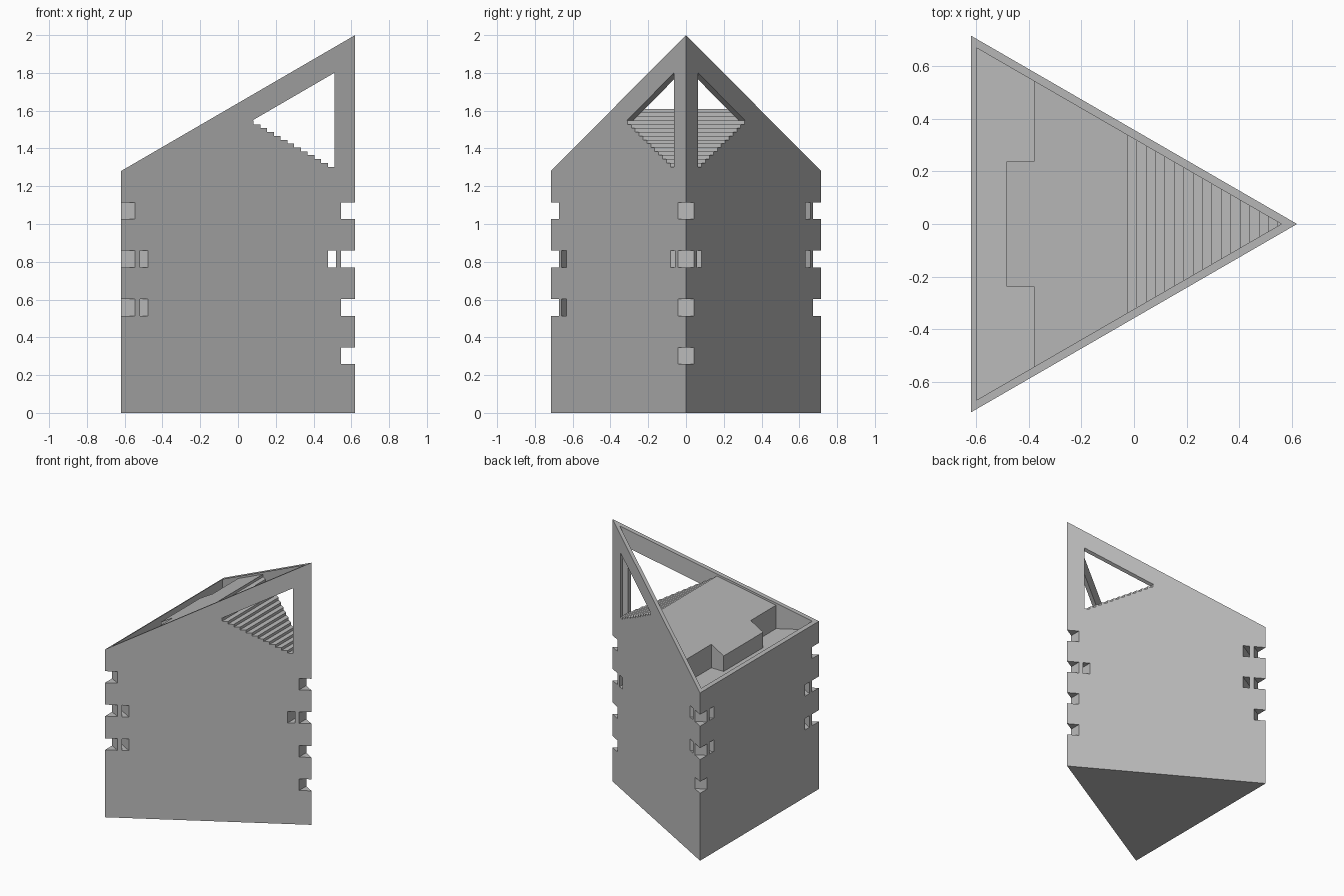
import bpy
import bmesh
from math import radians
from mathutils import Matrix

cube = bpy.data.objects.get("Cube")
if cube:
    bpy.data.objects.remove(cube, do_unlink=True)

SLOPE = 0.72 / 1.24


def roof(x):
    return 1.28 + SLOPE * (x + 0.62)


def make(name, bottom, top):
    """Closed solid between two matching rings of points."""
    bm = bmesh.new()
    a = [bm.verts.new(p) for p in bottom]
    b = [bm.verts.new(p) for p in top]
    bm.faces.new(a)
    bm.faces.new(b)
    for i in range(len(a)):
        j = (i + 1) % len(a)
        bm.faces.new((a[i], a[j], b[j], b[i]))
    bmesh.ops.recalc_face_normals(bm, faces=bm.faces)
    mesh = bpy.data.meshes.new(name)
    bm.to_mesh(mesh)
    bm.free()
    obj = bpy.data.objects.new(name, mesh)
    bpy.context.collection.objects.link(obj)
    return obj


def prism(name, plan, low, high):
    return make(name, [(x, y, low) for x, y in plan], [(x, y, high(x)) for x, y in plan])


def slab(name, profile, half):
    return make(name, [(x, -half, z) for x, z in profile], [(x, half, z) for x, z in profile])


def combine(target, tool, operation):
    """Apply a boolean and discard the tool."""
    tool.hide_render = True
    mod = target.modifiers.new(operation, 'BOOLEAN')
    mod.operation = operation
    mod.solver = 'EXACT'
    mod.object = tool
    bpy.context.view_layer.objects.active = target
    bpy.ops.object.modifier_apply(modifier=mod.name)
    bpy.data.objects.remove(tool, do_unlink=True)


# Triangular tower with a slanted top
tower = prism("tower", [(0.62, 0), (-0.62, 0.716), (-0.62, -0.716)], 0, roof)

# Open space inside the rim, joined with the side windows
void = prism("roof_space", [(0.56, 0), (-0.598, 0.669), (-0.598, -0.669)], 1.225, lambda x: 2.3)
window = slab("window_cutter", [(0.51, 1.2), (0.51, 1.8), (0, 1.8 - 0.51 * SLOPE), (0, 1.2)], 0.9)
combine(void, window, 'UNION')

# Sloping deck followed by stairs going down towards the point
DECK_DROP = 0.0155
START, TREAD, RISE = -0.025, 0.0358, 0.0205
z = roof(START) - DECK_DROP
profile = [(-0.38, 1.0), (-0.38, roof(-0.38) - DECK_DROP), (START, z)]
for i in range(17):
    z -= RISE
    profile += [(START + i * TREAD, z), (START + (i + 1) * TREAD, z)]
profile.append((profile[-1][0], 1.0))
combine(void, slab("deck_and_stairs", profile, 1.0), 'DIFFERENCE')

# Tongue of the deck reaching over the low rear floor
tongue = prism("deck_tongue", [(-0.485, -0.238), (-0.3, -0.238), (-0.3, 0.238), (-0.485, 0.238)],
               1.1, lambda x: roof(x) - DECK_DROP)
combine(void, tongue, 'DIFFERENCE')
combine(tower, void, 'DIFFERENCE')

# Corner notches and the small tunnels behind some of them
ROWS = (0.303, 0.558, 0.815, 1.07)
CENTRE = -0.62 + 1.24 / 3
CORNERS = ((0, (0, 1, 2, 3), (2,)),
           (120, (1, 2, 3), (2, 3)),
           (240, (1, 2, 3), (1, 2)))


def cut(x0, x1, row, angle):
    plan = [(x0, -0.2), (x1, -0.2), (x1, 0.2), (x0, 0.2)]
    box = prism("notch_cutter", plan, ROWS[row] - 0.044, lambda x: ROWS[row] + 0.044)
    pivot = Matrix.Translation((CENTRE, 0, 0))
    box.data.transform(pivot @ Matrix.Rotation(radians(angle), 4, 'Z') @ pivot.inverted())
    combine(tower, box, 'DIFFERENCE')


for angle, notches, tunnels in CORNERS:
    for row in notches:
        cut(0.546, 0.75, row, angle)
    for row in tunnels:
        cut(0.477, 0.52, row, angle)

# Single grey finish
grey = bpy.data.materials.new("plain_grey")
grey.use_nodes = True
colour = (0.5, 0.5, 0.5, 1)
grey.diffuse_color = colour
grey.node_tree.nodes["Principled BSDF"].inputs["Base Color"].default_value = colour
tower.data.materials.clear()
tower.data.materials.append(grey)
for face in tower.data.polygons:
    face.material_index = 0
    face.use_smooth = False
